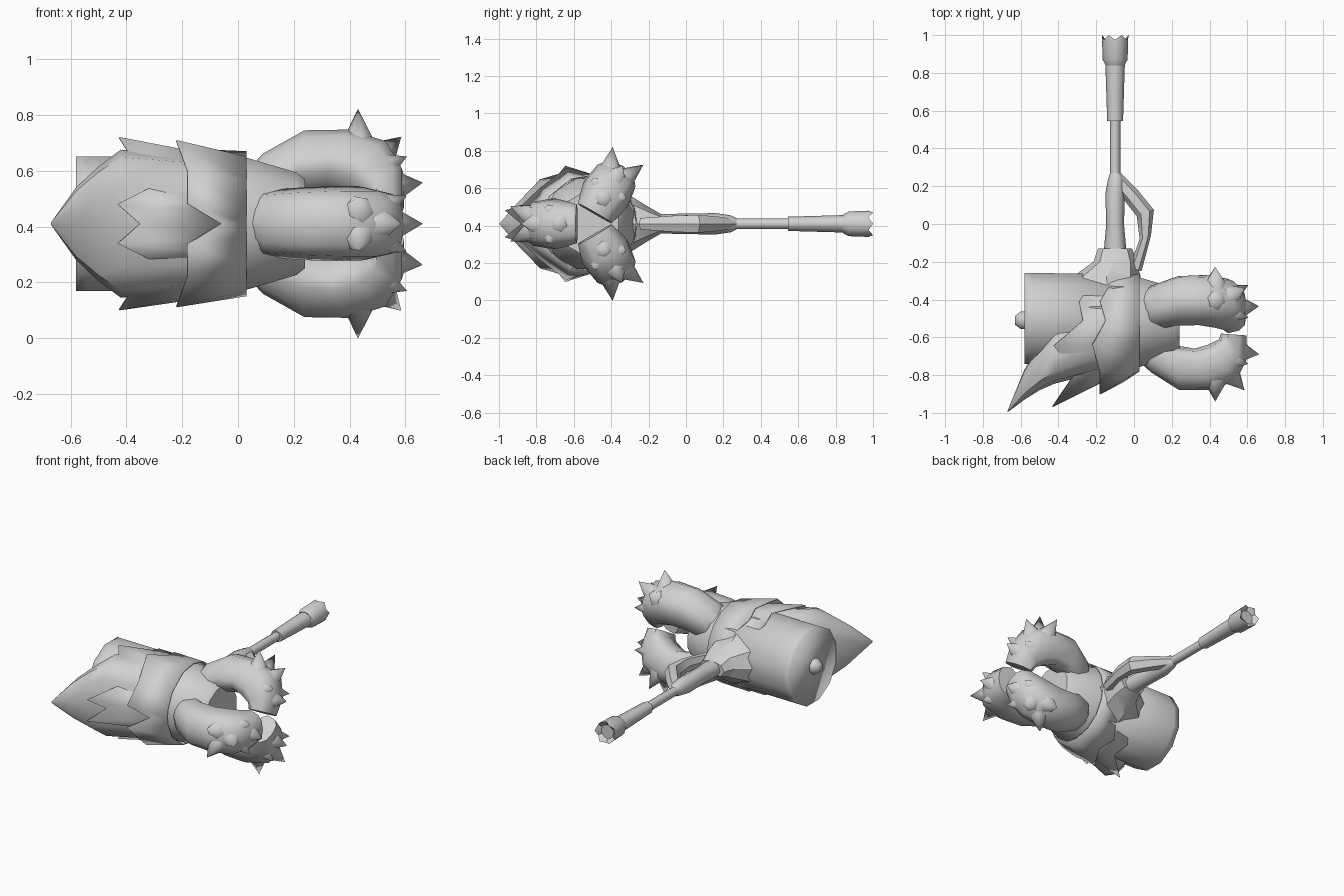
import bpy, math
from mathutils import Vector

if "Cube" in bpy.data.objects:
    bpy.data.objects.remove(bpy.data.objects["Cube"])

AY, AZ = -0.52, 0.41          # axis of the hammer head
iron = bpy.data.materials.new("grey_iron")
iron.diffuse_color = (0.64, 0.64, 0.64, 1)
iron.use_nodes = True
iron.node_tree.nodes["Principled BSDF"].inputs["Base Color"].default_value = iron.diffuse_color


def head(x, r, a=0.0, t=0.0):
    """Head space: along axis, radius, angle from the front, sideways shift."""
    a = math.radians(a)
    return Vector((x, AY - r * math.cos(a) + t * math.sin(a),
                   AZ + r * math.sin(a) + t * math.cos(a)))


def make(name, verts, faces, smooth=40):
    me = bpy.data.meshes.new(name)
    me.from_pydata([tuple(v) for v in verts], [], faces)
    me.materials.append(iron)
    ob = bpy.data.objects.new(name, me)
    bpy.context.collection.objects.link(ob)
    bpy.ops.object.select_all(action='DESELECT')
    ob.select_set(True)
    bpy.context.view_layer.objects.active = ob
    bpy.ops.object.mode_set(mode='EDIT')
    bpy.ops.mesh.select_all(action='SELECT')
    bpy.ops.mesh.normals_make_consistent(inside=False)
    bpy.ops.object.mode_set(mode='OBJECT')
    if smooth:
        bpy.ops.object.shade_smooth_by_angle(angle=math.radians(smooth))
    return ob


def loft(name, rings, smooth=40, caps=True):
    n = len(rings[0])
    faces = [(k * n + i, k * n + (i + 1) % n, (k + 1) * n + (i + 1) % n, (k + 1) * n + i)
             for k in range(len(rings) - 1) for i in range(n)]
    if caps:
        faces += [tuple(range(n)), tuple(range((len(rings) - 1) * n, len(rings) * n))]
    return make(name, [p for r in rings for p in r], faces, smooth)


def ring(o, i, w, n=8, narrow=0.0, power=0.75):
    """Oval between outer point o and inner point i, half width vector w."""
    o, i, w = Vector(o), Vector(i), Vector(w)
    out = []
    for k in range(n):
        a = 2 * math.pi * k / n
        c, s = math.cos(a), math.sin(a)
        c, s = (math.copysign(abs(v) ** power, v) for v in (c, s))
        out.append((o + i) / 2 + (o - i) / 2 * c + w * s * (1 - narrow * c))
    return out


def spike(name, base, tip, rad, n=6):
    d = (tip - base).normalized()
    u = d.orthogonal().normalized()
    v = d.cross(u)
    base = base - d * 0.03
    vs = [base + rad * (u * math.cos(2 * math.pi * k / n) + v * math.sin(2 * math.pi * k / n))
          for k in range(n)] + [tip]
    make(name, vs, [(k, (k + 1) % n, n) for k in range(n)] + [tuple(range(n))], 60)


# Hammer drum, with its tapered nose
def circle(x, r, n=12, y=AY):
    return [Vector((x, y + r * math.cos(2 * math.pi * (k + .5) / n),
                    AZ + r * math.sin(2 * math.pi * (k + .5) / n))) for k in range(n)]


loft("drum", [circle(-.58, .25, y=-.50), circle(-.54, .25, y=-.50), circle(.0, .25, y=-.51)], 100)
loft("nose", [circle(.0, .25), circle(.03, .245), circle(.21, .19), circle(.24, .165)])
loft("drum_stud", [circle(-.57, .05, 8, -.51), circle(-.60, .05, 8, -.51),
                   circle(-.63, .025, 8, -.51)], 60)

# Three curled claws: outer (x, r), inner (x, r), half width
CLAW = [((.03, .21), (.05, .04), .06), ((.09, .265), (.09, .06), .115),
        ((.24, .36), (.21, .12), .125), ((.40, .36), (.32, .14), .13),
        ((.54, .31), (.39, .12), .13), ((.595, .20), (.45, .09), .118),
        ((.595, .07), (.46, .06), .10)]
# Claw spikes: base (x, r, t), tip (x, r, t), radius
SPIKES = [((.43, .33, .055), (.43, .42, .095), .066), ((.43, .33, -.055), (.43, .42, -.095), .066),
          ((.53, .30, 0), (.585, .36, 0), .065), ((.59, .16, 0), (.662, .17, 0), .062),
          ((.56, .21, .08), (.605, .22, .10), .045), ((.56, .21, -.08), (.605, .22, -.10), .045)]
for c, a in enumerate((0, 120, -120)):
    side = head(0, 0, a, 1) - head(0, 0, a, 0)
    loft(f"claw_{c}", [ring(head(*o, a), head(*i, a), side * w, 10, .16, .7) for o, i, w in CLAW], 50)
    for k, (b, t, r) in enumerate(SPIKES):
        spike(f"claw_{c}_spike_{k}", head(b[0], b[1], a, b[2]), head(t[0], t[1], a, t[2]), r)


# Jagged plate collars: root ring plus swept-back edge (x, r, angle), mirrored in z
def collar(name, x0, r0, edge):
    full = [(x, r, -a) for x, r, a in reversed(edge) if 0 < a < 180] + edge
    roots = [head(x0, r0, a) for _, _, a in full]
    tips = [head(x, r, a) for x, r, a in full]
    n = len(full)
    ob = make(name, roots + tips, [(k, (k + 1) % n, n + (k + 1) % n, n + k) for k in range(n)], 12)
    mod = ob.modifiers.new("thickness", 'SOLIDIFY')
    mod.thickness = 0.006


collar("front_plates", .03, .26, [(-.06, .32, 0), (-.18, .39, 11), (-.18, .325, 36),
       (-.22, .323, 68), (-.15, .268, 92), (-.18, .264, 115), (-.13, .258, 138),
       (-.16, .264, 160), (-.14, .26, 180)])
collar("middle_plates", -.04, .255, [(-.35, .36, 0), (-.43, .455, 9), (-.31, .30, 26),
       (-.425, .335, 68), (-.27, .268, 92), (-.29, .258, 115), (-.24, .25, 138),
       (-.32, .258, 160), (-.25, .25, 180)])

# Great horn sweeping back off the front: x, front y, back y, half height
HORN = [(-.67, -.997, -.99, .004), (-.58, -.93, -.77, .13), (-.50, -.88, -.64, .205),
        (-.42, -.845, -.53, .265), (-.24, -.80, -.42, .25), (-.10, -.77, -.36, .24)]
loft("great_horn", [ring((x, f, AZ), (x, b, AZ), (0, 0, h), 12) for x, f, b, h in HORN], 50)


# Handle: y, centre x, half x, half z
def tube(name, rows, n=8, smooth=50):
    return loft(name, [ring((x + hx, y, AZ), (x - hx, y, AZ), (0, 0, hz), n, 0, 1)
                       for y, x, hx, hz in rows], smooth)


tube("handle_socket", [(-.40, -.14, .17, .21), (-.28, -.145, .18, .14), (-.2, -.1, .115, .09),
                       (-.13, -.10, .09, .05)], 8, 30)
tube("lower_shaft", [(-.2, -.10, .065, .05), (0, -.10, .047, .055), (.16, -.10, .052, .057),
                     (.24, -.095, .042, .045), (.27, -.10, .027, .03)])
tube("shaft", [(.22, -.10, .028, .029), (.56, -.10, .028, .029)])
tube("grip", [(.545, -.10, .042, .038), (.86, -.10, .052, .047)])

# Pommel with a notched crown
pommel = [[Vector((-.10 + r * math.cos(k * math.pi / 6), y - (cut if k % 2 else 0),
                   AZ + r * math.sin(k * math.pi / 6))) for k in range(12)]
          for y, r, cut in ((.84, .05, 0), (.87, .066, 0), (1.0, .07, .025), (.965, .045, 0))]
loft("pommel", pommel, 35)

# Side guard looping from the shaft to the head: outer (x, y), inner (x, y), half height
GUARD = [((-.07, .27), (-.13, .22), .03), ((.02, .18), (-.055, .13), .045),
         ((.105, .075), (.015, .04), .055), ((.09, -.06), (.03, -.08), .05),
         ((.04, -.25), (-.025, -.23), .035)]
loft("side_guard", [ring((*o, AZ), (*i, AZ), (0, 0, h), 6, 0, 1) for o, i, h in GUARD], 30)
